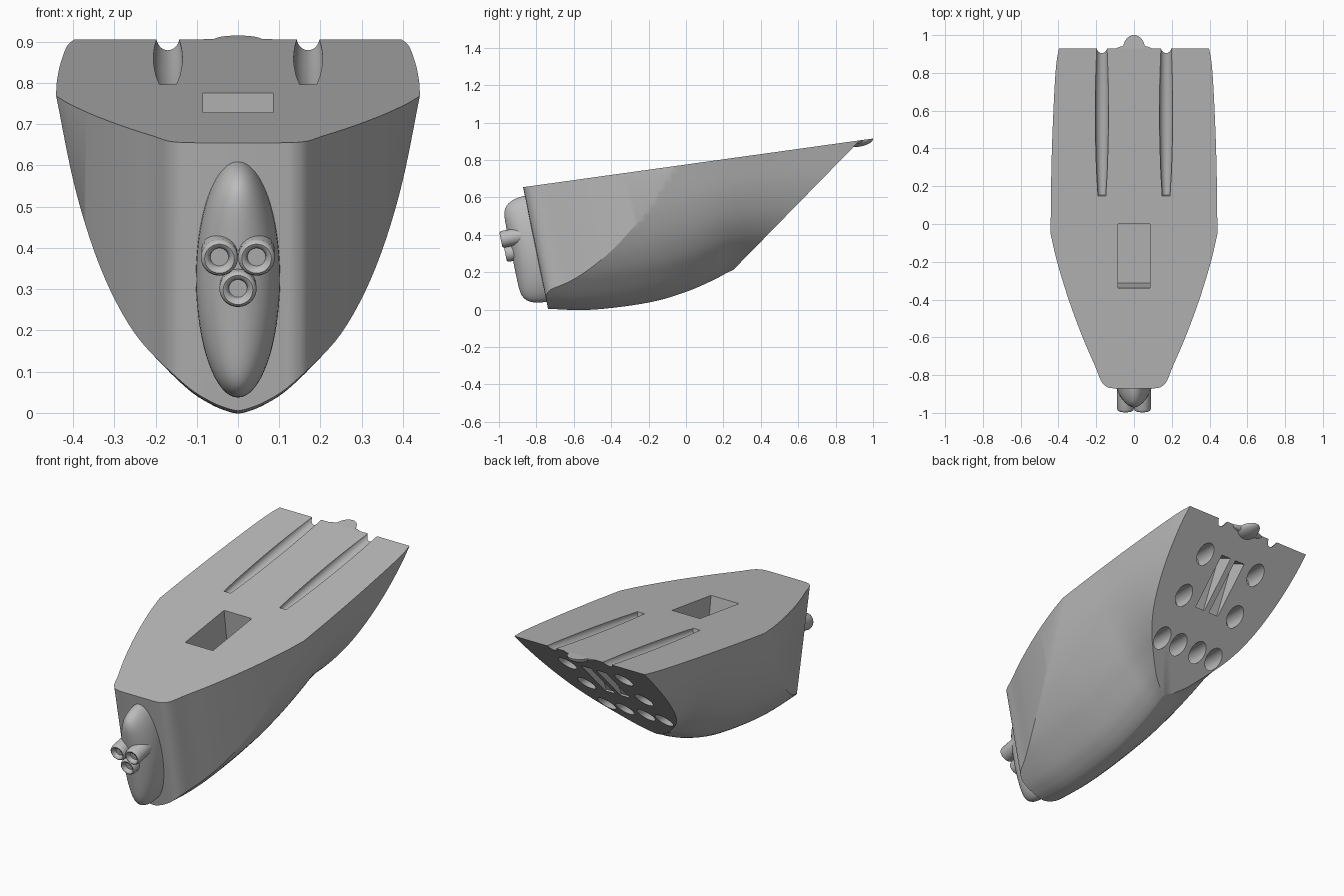
import bpy, bmesh, math
from mathutils import Matrix, Vector

if "Cube" in bpy.data.objects:
    bpy.data.objects.remove(bpy.data.objects["Cube"])

grey = bpy.data.materials.new("hull grey")
grey.use_nodes = True
grey.diffuse_color = (0.5, 0.5, 0.5, 1)
grey.node_tree.nodes["Principled BSDF"].inputs["Base Color"].default_value = grey.diffuse_color

SLOPE = 0.139                      # deck rise per unit of length
RAKE = 0.205                       # bow lean per unit of height
TILT = math.atan(SLOPE)
FACE = Matrix.Rotation(math.pi / 2 + math.atan(RAKE), 4, 'X')   # local z points out of the bow


def deck(y):
    return 0.776 + SLOPE * y


def spline(pts, steps):
    """Catmull-Rom curve through 2D points."""
    p = [Vector(q) for q in pts]
    p = [2 * p[0] - p[1]] + p + [2 * p[-1] - p[-2]]
    out = []
    for a, b, c, d in zip(p, p[1:], p[2:], p[3:]):
        for i in range(steps):
            t = i / steps
            out.append(0.5 * (2 * b + (c - a) * t + (2 * a - 5 * b + 4 * c - d) * t * t
                              + (3 * b - a - 3 * c + d) * t ** 3))
    return out + [p[-2]]


def value(curve, u):
    for a, b in zip(curve, curve[1:]):
        if u <= b[0]:
            return a[1] + (b[1] - a[1]) * (u - a[0]) / (b[0] - a[0])
    return curve[-1][1]


def loft(bm, rings, matrix=Matrix()):
    """Skin closed rings and cap both ends."""
    vs = [[bm.verts.new(matrix @ Vector(p)) for p in r] for r in rings]
    n = len(vs[0])
    for a, b in zip(vs, vs[1:]):
        for i in range(n):
            j = (i + 1) % n
            bm.faces.new((a[i], a[j], b[j], b[i]))
    bm.faces.new(vs[0][::-1])
    bm.faces.new(vs[-1])


def lathe(bm, profile, matrix, n=32):
    loft(bm, [[(r * math.cos(2 * math.pi * i / n), r * math.sin(2 * math.pi * i / n), z)
               for i in range(n)] for r, z in profile], matrix)


def make(name, bm):
    bmesh.ops.recalc_face_normals(bm, faces=bm.faces)
    me = bpy.data.meshes.new(name)
    bm.to_mesh(me)
    bm.free()
    me.materials.append(grey)
    ob = bpy.data.objects.new(name, me)
    bpy.context.scene.collection.objects.link(ob)
    return ob


def smooth(ob, angle=30):
    bpy.ops.object.select_all(action='DESELECT')
    ob.select_set(True)
    bpy.context.view_layer.objects.active = ob
    bpy.ops.object.shade_smooth_by_angle(angle=math.radians(angle))


# Hull: rounded sections lofted along the length
width = spline([(-1.1, .44), (-.05, .441), (.3, .437), (.57, .428), (.82, .414), (.93, .397),
                (1.1, .36)], 8)
keel = spline([(-1.1, .03), (-.74, .005), (-.5, .0), (-.2, .038), (0, .095), (.15, .16),
               (.26, .215), (.4, .237), (.65, .22), (1.1, .22)], 8)
half = spline([(0, 0), (.055, .008), (.14, .03), (.265, .08), (.43, .18), (.6, .305),
               (.76, .48), (.895, .713), (1, 1)], 5)
section = half[::-1] + [Vector((-g, s)) for g, s in half[1:]]
bm = bmesh.new()
rings = []
for i in range(61):
    y = -1.1 + 2.2 * i / 60
    w, b = value(width, y), value(keel, y)
    rings.append([(g * w, y, b + s * (deck(y) - b)) for g, s in section])
loft(bm, rings)
# Sloping stern
cut = bmesh.ops.bisect_plane(bm, geom=bm.verts[:] + bm.edges[:] + bm.faces[:],
                             plane_co=(0, .26, .22), plane_no=(0, .685, -.67), clear_outer=True)
bmesh.ops.holes_fill(bm, edges=[e for e in cut["geom_cut"] if isinstance(e, bmesh.types.BMEdge)])
hull = make("hull", bm)

# Bow outline, raked prism that trims the hull
side = spline([(.1, -.871), (.14, -.864), (.172, -.835), (.205, -.755), (.272, -.6), (.346, -.4),
               (.407, -.2), (.441, -.055)], 6) + [Vector((.6, .5)), Vector((.6, 1.5))]
plan = side + [Vector((-x, y)) for x, y in side[::-1]]
bm = bmesh.new()
loft(bm, [[(x, y + RAKE * h, deck(y) - h) for x, y in plan] for h in (-.3, 1.2)])
trim = make("bow_trim", bm)

# Recesses: deck well, deck grooves, stern ports and slots
bm = bmesh.new()
well = Matrix.Translation((0, -.17, deck(-.17))) @ Matrix.Rotation(TILT, 4, 'X')
bmesh.ops.create_cube(bm, size=1, matrix=well @ Matrix.Diagonal((.17, .343, .4, 1)))
along = Matrix.Rotation(TILT + .02 - math.pi / 2, 4, 'X')  # local z runs aft, rising from the deck
for sx in (-1, 1):
    groove = Matrix.Translation((sx * .17, .15, deck(.15) - .008)) @ along
    lathe(bm, spline([(.022, 0), (.03, .17), (.035, .4), (.034, .6), (.029, .78), (.026, .9)], 5),
          groove)
    for x, t in ((.172, .135), (.175, .31), (.175, .49), (.065, .49)):
        port = Matrix.Translation((sx * x, .925 - t, .895 - t)) @ Matrix.Rotation(math.pi / 2, 4, 'X')
        bmesh.ops.create_cone(bm, cap_ends=True, segments=32, radius1=.046, radius2=.046,
                              depth=.22, matrix=port)
    # Slot floor steeper than the stern, so it deepens upwards
    slot = Matrix.Translation((sx * .046, .719, .663)) @ Matrix.Rotation(math.radians(65), 4, 'X')
    bmesh.ops.create_cube(bm, size=1, matrix=slot @ Matrix.Diagonal((.06, .29, .16, 1)))
recesses = make("recess_cutter", bm)

for tool, op in ((trim, 'INTERSECT'), (recesses, 'DIFFERENCE')):
    mod = hull.modifiers.new(tool.name, 'BOOLEAN')
    mod.object, mod.operation, mod.solver = tool, op, 'EXACT'
    tool.hide_render = True
bpy.context.view_layer.update()
shaped = bpy.data.meshes.new_from_object(hull.evaluated_get(bpy.context.evaluated_depsgraph_get()))
hull.modifiers.clear()
hull.data = shaped
for tool in (trim, recesses):
    bpy.data.objects.remove(tool)
smooth(hull, 25)

# Bow pod: tall domed bulge lying on the raked bow
bm = bmesh.new()
rings = []
for i in range(49):
    s = -math.cos(math.pi * i / 48) * .9998
    w, d = .102 * math.sqrt(1 - s * s), .133 * math.sqrt(1 - abs(s) ** 9)
    arc = [(w * math.cos(math.pi * k / 24), .289 * s, d * math.sin(math.pi * k / 24) ** .85)
           for k in range(25)]
    rings.append(arc + [(-w, .289 * s, -.04), (w, .289 * s, -.04)])
loft(bm, rings, Matrix.Translation((0, -.802, .326)) @ FACE)
smooth(make("bow_pod", bm), 50)

# Three barrels with shallow bores on the pod
barrel = [(.044, -.12), (.045, -.014), (.042, -.004), (.036, 0), (.029, -.003), (.024, -.01),
          (.022, -.02)]
for name, mouth in (("barrel_left", (.045, -.99, .374)), ("barrel_right", (-.045, -.99, .374)),
                    ("barrel_lower", (0, -.966, .298))):
    bm = bmesh.new()
    lathe(bm, barrel, Matrix.Translation(mouth) @ FACE)
    smooth(make(name, bm), 50)

# Stern lip: half ellipsoids flush with the deck, flared at the root
for name, y, size in (("stern_lip", .92, (.06, .081, .033)), ("stern_lip_root", .92, (.1, .028, .02))):
    bm = bmesh.new()
    bmesh.ops.create_uvsphere(bm, u_segments=32, v_segments=16, radius=1)
    bmesh.ops.bisect_plane(bm, geom=bm.verts[:] + bm.edges[:] + bm.faces[:],
                           plane_co=(0, 0, 0), plane_no=(0, 0, 1), clear_outer=True)
    bmesh.ops.holes_fill(bm, edges=[e for e in bm.edges if e.is_boundary])
    bm.transform(Matrix.Translation((0, y, deck(y))) @ Matrix.Rotation(TILT, 4, 'X')
                 @ Matrix.Diagonal((*size, 1)))
    smooth(make(name, bm))
